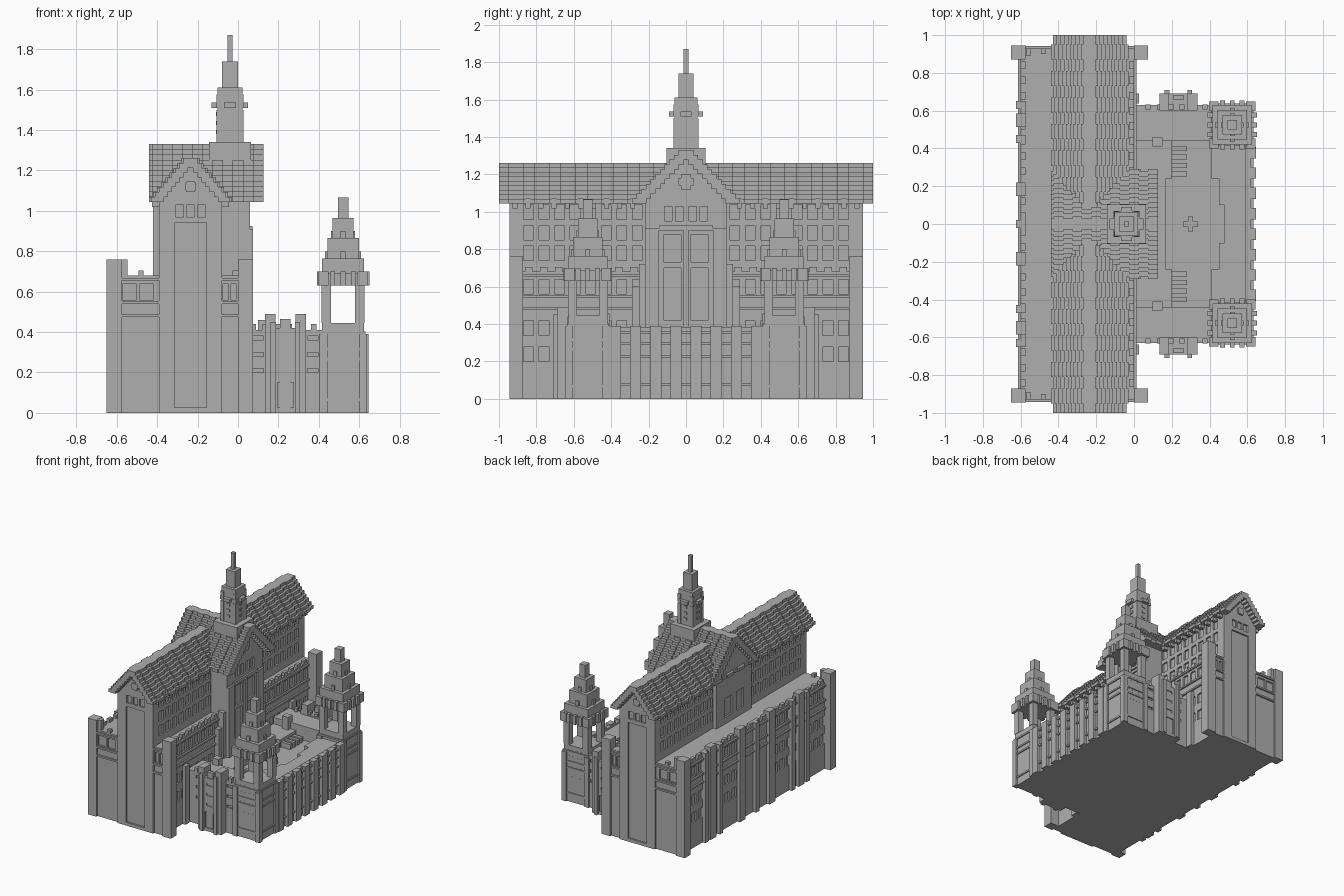
import bpy, bmesh
from mathutils import Matrix, Vector

default_cube = bpy.data.objects.get("Cube")
if default_cube:
    bpy.data.objects.remove(default_cube)

stone = bpy.data.materials.new("grey stone")
stone.use_nodes = True
stone.diffuse_color = (0.43, 0.43, 0.43, 1)
stone.node_tree.nodes["Principled BSDF"].inputs["Base Color"].default_value = stone.diffuse_color

BLOCK = 0.026                  # masonry module
THIN = BLOCK / 2
RIDGE = -0.235                 # nave centre line
NAVE_EAST, NAVE_WEST = -0.08, -0.39
AISLE_EAST, AISLE_WEST = 0, -0.6
GABLE_END, AISLE_END = 0.945, 0.93
AISLE_TOP, EAVES = 0.68, 1.045


def span(middle, half):
    return middle - half, middle + half


def rise(low, tall):
    return low, low + tall


def upto(top):
    return 0, top


def row(first, step, count):
    return [first + step * i for i in range(count)]


def square(x, y, half, z):
    return span(x, half), span(y, half), z


def crossed(x, y, arm, half, z):
    """Two bars crossing over a vertical axis."""
    return [(span(x, arm), span(y, half), z), (span(x, half), span(y, arm), z)]


def corners(x, y, offset, half, z):
    """Four posts around a vertical axis."""
    return [square(px, py, half, z) for px in span(x, offset) for py in span(y, offset)]


def make(name, boxes):
    """Join boxes of x, y and z spans; those off the centre plane are mirrored in y."""
    bm = bmesh.new()
    for x, y, z in boxes:
        mirrored = [y, (-y[1], -y[0])] if abs(sum(y)) > 1e-6 else [y]
        for sides in ((x, side, z) for side in mirrored):
            middle = Vector([(low + high) / 2 for low, high in sides])
            size = Matrix.Diagonal([high - low for low, high in sides] + [1])
            bmesh.ops.create_cube(bm, size=1, matrix=Matrix.Translation(middle) @ size)
    mesh = bpy.data.meshes.new(name)
    bm.to_mesh(mesh)
    bm.free()
    mesh.materials.append(stone)
    ob = bpy.data.objects.new(name, mesh)
    bpy.context.scene.collection.objects.link(ob)
    return ob


def carve(ob, boxes):
    cutter = make(ob.name + "_cutter", boxes)
    cutter.hide_render = True
    cutter.display_type = 'WIRE'
    cut = ob.modifiers.new("openings", 'BOOLEAN')
    cut.object = cutter
    cut.solver = 'EXACT'


def windows(faces, sills, tall):
    return [(span(face, THIN), rise(bay, 2 * BLOCK), rise(sill, tall))
            for face in faces for bay in row(0.235, 0.083, 8) for sill in sills]


# Nave with a tall recessed panel and three lights in each end
nave = make("nave_wall", [((NAVE_WEST, NAVE_EAST), span(0, GABLE_END), upto(EAVES + BLOCK))])
end_face = span(GABLE_END, THIN)
carve(nave, windows((NAVE_WEST, NAVE_EAST), row(0.74, 0.11, 3), 3 * BLOCK)
      + [(span(RIDGE, 0.08), end_face, (BLOCK, 0.94))]
      + [(span(x, 0.02), end_face, rise(0.97, 0.06)) for x in row(RIDGE - 0.055, 0.055, 3)])
make("gable_rose", [(span(RIDGE, wide), rise(GABLE_END, THIN), span(1.12, tall))
                    for wide, tall in ((BLOCK, 0.02), (0.02, BLOCK))])

# Aisles
for name, wall, face in (("east_aisle", (NAVE_EAST, AISLE_EAST), AISLE_EAST),
                         ("west_aisle", (AISLE_WEST, NAVE_WEST), AISLE_WEST)):
    aisle = make(name, [(wall, span(0, AISLE_END), upto(AISLE_TOP))])
    middle = sum(wall) / 2
    light = (wall[1] - wall[0]) / 6
    carve(aisle, windows([face], (0.2, 0.34, 0.56), 3 * BLOCK)
          + [(span(x, light), span(AISLE_END, THIN), rise(0.56, 3 * BLOCK))
             for x in span(middle, light + THIN / 2)])
    make(name + "_courses", [(span(middle, 3 * light + THIN), span(0, AISLE_END + THIN), rise(z, THIN))
                             for z in (0.475, 0.54, 0.655)])
    inner = face + BLOCK if face < middle else face - BLOCK
    make(name + "_merlons", [(sorted((face, inner)), span(y, 0.02), rise(AISLE_TOP, BLOCK))
                             for y in row(0.04, 0.08, 11)])

# Buttresses
corner_y = span(0.908, 0.037)
make("corner_buttresses", [((-0.65, -0.575), corner_y, upto(0.76)),
                           ((AISLE_EAST, 0.075), corner_y, upto(0.76)),
                           (span(-0.56, THIN), span(0.91, 0.02), (AISLE_TOP, 0.76)),
                           (span(-0.48, THIN), (0.9, AISLE_END), rise(AISLE_TOP, BLOCK)),
                           (upto(BLOCK), span(0.665, BLOCK), upto(0.46))])
make("west_buttresses",
     [(span(AISLE_WEST, BLOCK), span(y, 0.02), upto(AISLE_TOP + BLOCK)) for y in (0, 0.45, 0.63)]
     + [(span(AISLE_WEST, BLOCK), span(y, 0.036), upto(0.73)) for y in (0.185, 0.55)])

# Stepped nave roof with proud bands between the tile bays
attic, tiles, bands = [], [], []
for step in range(9):
    wide = 0.205 - 0.02 * step
    z = rise(EAVES + 0.024 * step, 0.024)
    attic.append((span(RIDGE, max(wide - 0.04, THIN)), span(0, GABLE_END), z))
    for side in (-1, 1):
        tiles.append((span(RIDGE + side * (wide - 0.04), 0.03), span(0, 1), z))
        bands += [(span(RIDGE + side * (wide - 0.03), 0.03), span(y, 0.04), z)
                  for y in row(0.07, 0.14, 7)]
make("nave_gables", attic)
make("nave_roof", tiles)
make("nave_roof_bands", bands)
make("eaves_brackets", [(span(x, 0.02), span(y, THIN), rise(EAVES - BLOCK, 2 * BLOCK))
                        for x in span(RIDGE, 0.17) for y in row(0.285, 0.07, 10)])

# Transept with carved front
ARM_EAST, ARM_WEST = 0.06, -0.42
transept = make("transept", [((ARM_WEST, ARM_EAST), span(0, 0.22), upto(1.09))])
door_y = span(0.073, 0.045)
carve(transept, [(span(ARM_EAST, THIN), door_y, z) for z in ((0.42, 0.7), (0.73, 0.88))]
      + [(span(ARM_EAST, THIN), span(y, 0.02), rise(0.95, 3 * BLOCK)) for y in (0.035, 0.095)]
      + [(span(ARM_WEST, THIN), door_y, (0.73, 0.88))])
make("transept_piers", [(upto(0.075), (0.145, 0.22), upto(0.91)),
                        (upto(0.075), span(0, THIN), upto(0.91)),
                        (upto(0.05), (0.22, 0.25), upto(0.72)),
                        (upto(0.035), (0.25, 0.29), upto(0.6)),
                        (rise(ARM_EAST, THIN), span(0, 0.145), rise(0.9, BLOCK))])
make("transept_rose", [(rise(ARM_EAST, THIN), span(0, wide), span(1.16, tall))
                       for wide, tall in ((0.04, 0.02), (BLOCK, 0.04))])

attic, tiles, bands = [], [], []
for step in range(11):
    wide = 0.29 - 0.025 * step
    z = rise(EAVES + BLOCK * step, BLOCK)
    inner = max(wide - 3 * BLOCK, 0)
    attic.append(((ARM_WEST, ARM_EAST), span(0, inner + THIN), z))
    tiles.append(((ARM_WEST - 0.02, 0.12), (inner, wide - 0.01), z))
    bands += [(span(x, BLOCK), (inner, wide), z) for x in row(-0.4, 0.1, 6)]
make("transept_gables", attic)
make("transept_roof", tiles)
make("transept_roof_bands", bands)

# Crossing spire
SPIRE = -0.04
make("spire", [square(SPIRE, 0, half * BLOCK, (EAVES, top)) for half, top in
               ((4, 1.34), (2.4, 1.61), (1.5, 1.74), (0.5, 1.87))])
collar = rise(1.51, BLOCK)
make("spire_collar", crossed(SPIRE, 0, 0.09, 0.03, collar)
     + [square(SPIRE, 0, 0.068, collar)])
make("spire_pinnacles", [(span(x, THIN), span(0.053, THIN), z)
                         for x in span(SPIRE, 0.053) for z in (rise(1.34, 0.16), rise(1.535, 0.04))])
make("spire_louvres", [bar for low in row(1.38, 0.045, 3)
                       for bar in crossed(SPIRE, 0, 0.068, THIN, rise(low, 0.02))])

# Forecourt ranges around a sunken court
COURT, RANGE_TOP, RANGE_EAST = 0.3, 0.37, 0.62
make("court_floor", [(upto(0.6), span(0, 0.6), upto(COURT))])
side_range = make("side_range", [(upto(RANGE_EAST), (0.44, 0.63), upto(0.41))])
carve(side_range, [(span(x, BLOCK), span(0.63, THIN), rise(z, 0.02))
                   for x in (0.1, 0.37, 0.49, 0.56) for z in row(0.2, 0.08, 3)])
make("east_range", [((x, RANGE_EAST), (y, 0.44), upto(RANGE_TOP))
                    for x, y in ((0.41, 0.24), (0.45, 0.1))]
     + [((0.48, RANGE_EAST), span(0, 0.44), upto(RANGE_TOP))])
make("cloister_walk", [(upto(0.17), span(0, 0.44), upto(0.36)),
                       (upto(0.2), (0.24, 0.44), upto(0.36))]
     + [((0.2, 0.28), span(y, THIN), (COURT, 0.34)) for y in row(0.265, 0.045, 4)]
     + [square(0.125, 0.435, BLOCK, upto(0.46))])
make("court_cross", crossed(COURT, 0, 0.04, THIN, rise(COURT, 0.05)))
make("east_buttresses", [((0.6, 0.645), span(y, 0.03), upto(0.39)) for y in row(0.054, 0.108, 4)]
     + [((0.6, RANGE_EAST + THIN), span(0, 0.42), rise(z, THIN)) for z in (0.07, 0.22, 0.29, 0.35)])
make("court_parapet", [((0.59, RANGE_EAST), span(0, 0.42), rise(RANGE_TOP, THIN))]
     + [(span(x, THIN), span(0.62, THIN), rise(0.4, 0.04)) for x in row(0.075, 0.06, 6)])

# Side porches
PORCH, PORCH_FACE = 0.235, 0.69
porch = make("side_porch", [(span(PORCH, 0.08), (0.6, PORCH_FACE), upto(0.42))])
carve(porch, [(span(PORCH, 0.04), span(PORCH_FACE, THIN), (BLOCK, 0.15))]
      + [(span(PORCH, BLOCK), span(PORCH_FACE, THIN), rise(z, 0.02)) for z in row(0.2, 0.08, 3)])
make("porch_piers", [(span(x, BLOCK), (0.6, PORCH_FACE), upto(0.49)) for x in span(PORCH, 0.075)]
     + [(span(x, THIN), rise(PORCH_FACE, 0.02), upto(0.45)) for x in span(PORCH, 0.06)]
     + [(span(PORCH, BLOCK), span(0.67, THIN), upto(0.465))])

# Corner towers with open belfries
TOWER = (0.52, 0.525)
BELFRY, CORNICE = 0.445, 0.63
make("corner_towers", [square(*TOWER, 4 * BLOCK, upto(BELFRY))]
     + [square(*TOWER, 0.112, rise(z, THIN)) for z in (0.06, 0.26, 0.31, 0.39)]
     + corners(*TOWER, 0.098, 0.02, upto(0.39)))
make("belfry_posts", corners(*TOWER, 0.083, 0.024, (BELFRY, CORNICE)))
make("tower_spires", [square(*TOWER, tier * BLOCK, (CORNICE, 1.165 - 0.1 * tier))
                      for tier in range(1, 5)]
     + [square(*TOWER, 0.113, rise(CORNICE, 0.06))]
     + corners(*TOWER, 0.098, BLOCK, rise(CORNICE, 0.07)))
make("spire_crockets", crossed(*TOWER, 0.09, THIN, (0.7, 0.8))
     + crossed(*TOWER, 0.06, THIN, (0.8, 0.9)))
x, y = TOWER
make("cornice_brackets", [bar for shift in (-2, 0, 2) for bar in (
    (span(x, 0.13), span(y + shift * BLOCK, THIN), rise(CORNICE, 0.07)),
    (span(x + shift * BLOCK, THIN), span(y, 0.13), rise(CORNICE, 0.07)))])
